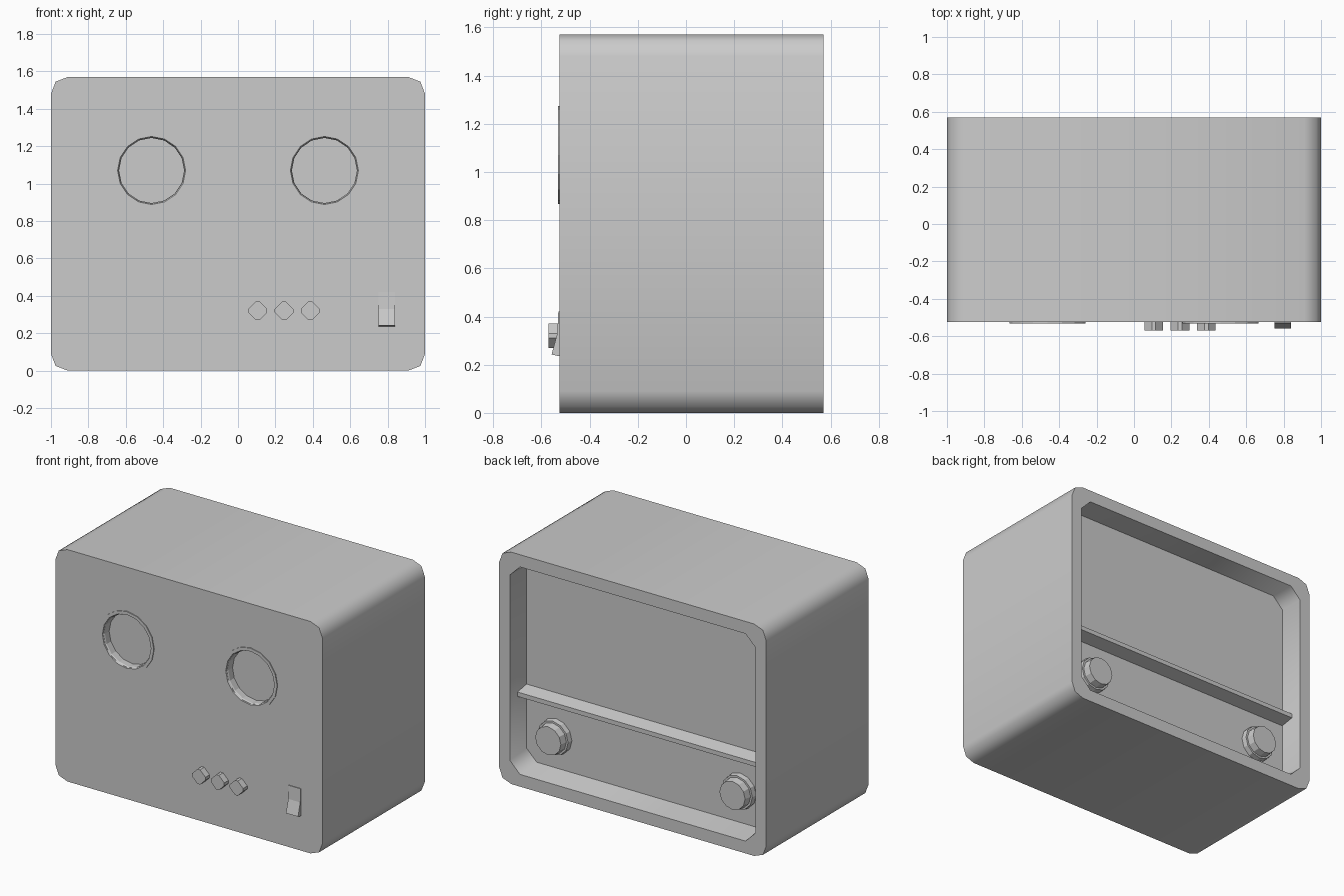
import bpy, bmesh, math

if "Cube" in bpy.data.objects:
    bpy.data.objects.remove(bpy.data.objects["Cube"])


def finish(name, bm, smooth=None):
    bmesh.ops.recalc_face_normals(bm, faces=bm.faces)
    me = bpy.data.meshes.new(name)
    bm.to_mesh(me)
    bm.free()
    ob = bpy.data.objects.new(name, me)
    bpy.context.collection.objects.link(ob)
    if smooth:
        smooth_by(ob, smooth)
    return ob


def smooth_by(ob, deg):
    bpy.ops.object.select_all(action='DESELECT')
    ob.select_set(True)
    bpy.context.view_layer.objects.active = ob
    bpy.ops.object.shade_smooth_by_angle(angle=math.radians(deg))


def loft(name, rings, smooth=None):
    """Skin a list of equal-length 3D rings and cap both ends."""
    bm = bmesh.new()
    vs = [[bm.verts.new(p) for p in r] for r in rings]
    n = len(vs[0])
    for a, b in zip(vs, vs[1:]):
        for i in range(n):
            j = (i + 1) % n
            bm.faces.new((a[i], a[j], b[j], b[i]))
    bm.faces.new(vs[0])
    bm.faces.new(vs[-1])
    return finish(name, bm, smooth)


def box_ring(y, x, z0, z1, corner):
    """Rectangle with shaped corners; corner lists (inset x, inset z)."""
    pts = []
    for sx, top in ((1, 1), (-1, 1), (-1, 0), (1, 0)):
        c = corner if sx * (top * 2 - 1) > 0 else corner[::-1]
        pts += [(sx * (x - a), y, z1 - b if top else z0 + b) for a, b in c]
    return pts


def disc(x, y, z, r, n):
    return [(x + r * math.cos(2 * math.pi * i / n), y,
             z + r * math.sin(2 * math.pi * i / n)) for i in range(n)]


def cut(ob, cutter):
    m = ob.modifiers.new("cut", 'BOOLEAN')
    m.object = cutter
    m.solver = 'EXACT'
    bpy.context.view_layer.objects.active = ob
    bpy.ops.object.modifier_apply(modifier=m.name)
    bpy.data.objects.remove(cutter)


# Cabinet with rounded corners
round_c = [(0, .09), (.025, .025), (.09, 0)]
cabinet = loft("cabinet", [box_ring(y, 1, 0, 1.57, round_c) for y in (-.525, .57)])

# Recess in the back with cut corners
cham = [(0, .075), (.075, 0)]
cut(cabinet, loft("recess_cutter", [box_ring(.6, .92, .083, 1.487, cham),
                                    box_ring(.57, .92, .083, 1.487, cham),
                                    box_ring(.405, .91, .105, 1.482, cham)]))

# Round openings in the front
for s in (-1, 1):
    cut(cabinet, loft("hole_cutter", [disc(s * .462, y, 1.07, .178, 16)
                                      for y in (-.6, -.47)]))
smooth_by(cabinet, 50)

# Raised rims around the openings
for s in (-1, 1):
    bm = bmesh.new()
    prof = [(.203, -.523), (.203, -.531), (.182, -.531), (.174, -.515), (.174, -.47)]
    rings = [[bm.verts.new(p) for p in disc(s * .462, y, 1.07, r, 16)] for r, y in prof]
    for a, b in zip(rings, rings[1:] + rings[:1]):
        for i in range(16):
            j = (i + 1) % 16
            bm.faces.new((a[i], a[j], b[j], b[i]))
    finish("opening_rim", bm)

# Cross bar in the back recess
bar = [(.40, .54), (.40, .615), (.495, .593), (.495, .563)]
loft("cross_bar", [[(x, y, z) for y, z in bar] for x in (-.918, .918)])

# Stepped knobs in the back recess
for s in (-1, 1):
    steps = [(.40, .12), (.44, .115), (.44, .102), (.49, .096)]
    loft("knob", [disc(s * .69, y, .32, r, 12) for y, r in steps])

# Three small push buttons
shape = [(.05, .01), (.01, .05), (-.01, .05), (-.05, .01),
         (-.05, -.01), (-.01, -.05), (.01, -.05), (.05, -.01)]
for x in (.105, .246, .387):
    loft("push_button", [[(x + a, y, .32 + b) for a, b in shape] for y in (-.52, -.57)])

# Rocker switch
rocker = [(-.51, .42), (-.53, .42), (-.534, .33), (-.558, .242), (-.51, .232)]
loft("rocker_switch", [[(x, y, z) for y, z in rocker] for x in (.75, .84)])
